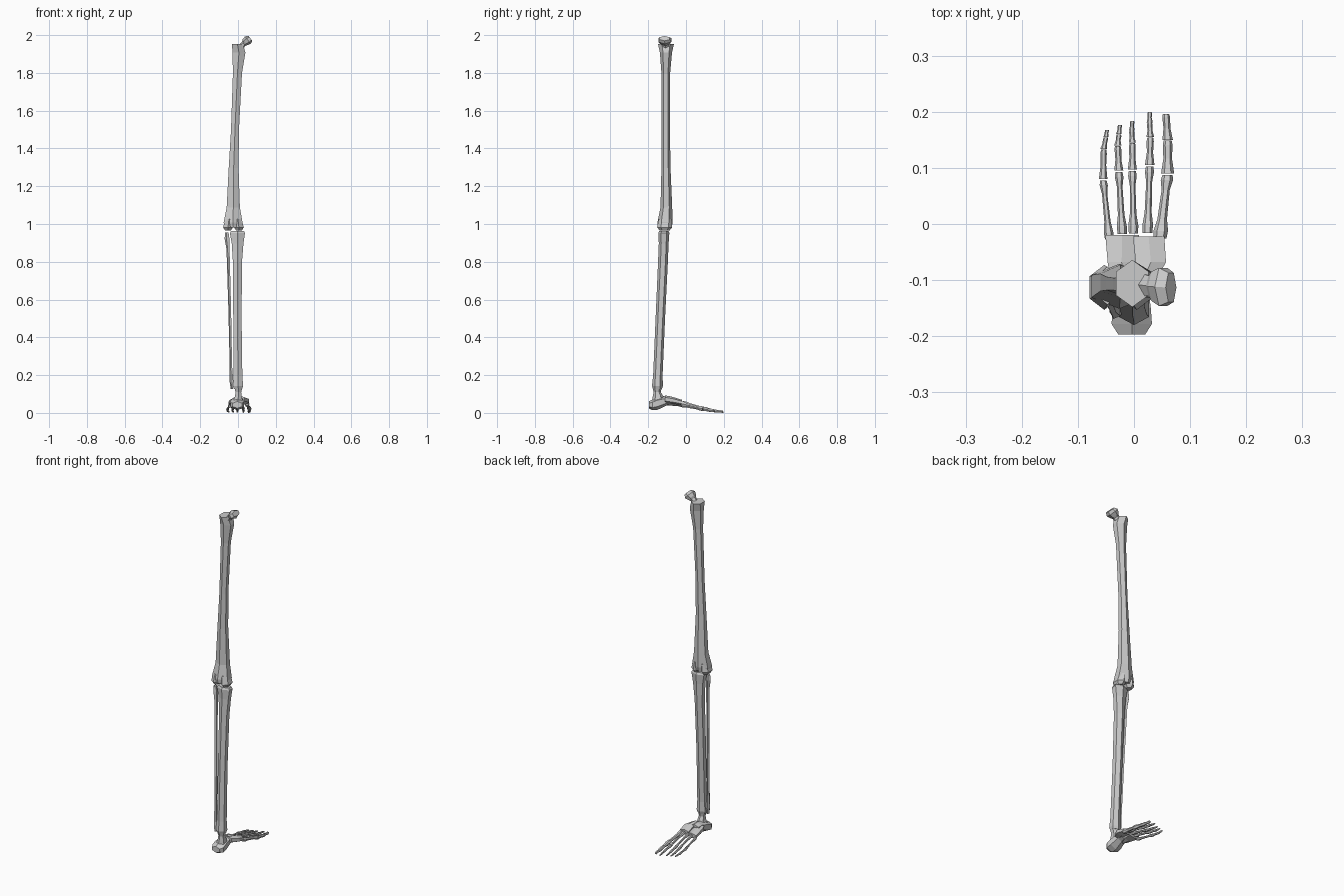
import bpy, bmesh, math
from mathutils import Vector

X, Y, Z = Vector((1, 0, 0)), Vector((0, 1, 0)), Vector((0, 0, 1))


def loft(name, sections, u, v, sides=6, turn=0.5):
    """Faceted bone: rings (x, y, z, half width along u, half width along v)."""
    angs = [2 * math.pi * (i + turn) / sides for i in range(sides)]
    mu = max(abs(math.cos(a)) for a in angs)
    mv = max(abs(math.sin(a)) for a in angs)
    bm = bmesh.new()
    rings = []
    for x, y, z, ru, rv in sections:
        c = Vector((x, y, z))
        rings.append([bm.verts.new(c + u * (math.cos(a) / mu * ru) + v * (math.sin(a) / mv * rv))
                      for a in angs])
    for a, b in zip(rings, rings[1:]):
        for i in range(sides):
            j = (i + 1) % sides
            bm.faces.new((a[i], a[j], b[j], b[i]))
    bm.faces.new(rings[0])
    bm.faces.new(rings[-1])
    bmesh.ops.recalc_face_normals(bm, faces=bm.faces)
    me = bpy.data.meshes.new(name)
    bm.to_mesh(me)
    bm.free()
    ob = bpy.data.objects.new(name, me)
    bpy.context.collection.objects.link(ob)
    return ob


# Thigh bone shaft
loft("femur_shaft", [
    (-.025, -.112, .985, .046, .036), (-.026, -.111, 1.01, .050, .040),
    (-.025, -.104, 1.09, .035, .031), (-.023, -.106, 1.3, .026, .024),
    (-.016, -.107, 1.5, .021, .022), (-.003, -.107, 1.8, .024, .023),
    (.005, -.106, 1.91, .034, .032), (-.003, -.106, 1.955, .029, .042)], X, Y)

# Knee knuckles
for side, cx in (("outer", -.053), ("inner", .005)):
    loft("femur_condyle_" + side, [
        (cx, -.113, .968, .015, .026), (cx, -.113, .985, .026, .040),
        (cx * .8 - .005, -.110, 1.03, .018, .034)], X, Y)

# Hip neck and ball, leaning inwards
d = Vector((.8, 0, .6))
loft("femur_neck", [
    (.005, -.106, 1.925, .022, .020), (.03, -.110, 1.957, .018, .014),
    (.037, -.111, 1.965, .026, .020), (.052, -.112, 1.976, .034, .025),
    (.066, -.113, 1.985, .026, .016)], Y, d.cross(Y))

# Shin bones
loft("tibia", [
    (0, -.151, .13, .022, .024), (0, -.151, .145, .027, .029),
    (0, -.149, .2, .023, .025), (-.003, -.136, .5, .022, .025),
    (-.003, -.122, .8, .024, .026), (-.002, -.118, .9, .031, .026),
    (-.003, -.117, .955, .040, .029), (-.003, -.117, .966, .034, .024)], X, Y)
loft("fibula", [
    (-.032, -.157, .13, .007, .010), (-.033, -.156, .165, .011, .013),
    (-.037, -.153, .25, .007, .009), (-.043, -.140, .55, .008, .009),
    (-.052, -.128, .87, .009, .010), (-.057, -.125, .925, .014, .013),
    (-.058, -.125, .957, .010, .009)], X, Y, sides=5)

# Ankle and heel
loft("talus", [
    (-.002, -.148, .055, .028, .034), (.002, -.148, .09, .018, .028),
    (.002, -.152, .112, .015, .019), (.002, -.153, .135, .021, .024)], X, Y)
loft("heel", [
    (-.004, -.197, .045, .024, .018), (-.004, -.178, .045, .036, .028),
    (-.004, -.150, .053, .034, .034), (-.002, -.10, .068, .026, .025),
    (0, -.075, .068, .030, .020)], X, Z)

# Midfoot blocks
loft("midfoot_inner", [(.012, -.11, .075, .022, .020), (.030, -.068, .068, .027, .018),
                       (.026, -.022, .058, .028, .014)], X, Z)
loft("midfoot_outer", [(-.018, -.11, .063, .022, .020), (-.022, -.068, .058, .025, .018),
                       (-.021, -.020, .050, .030, .014)], X, Z)

# Toe rays: joints as (x, y, z) from midfoot to tip, plus thickness
rays = [
    ([(.046, -.026, .052), (.060, .09, .024), (.060, .150, .013), (.057, .197, .009)], .013),
    ([(.024, -.016, .058), (.028, .105, .025), (.029, .155, .014), (.028, .181, .010), (.028, .2, .006)], .0095),
    ([(-.001, -.017, .056), (-.003, .097, .025), (-.003, .145, .014), (-.004, .167, .010), (-.003, .184, .007)], .009),
    ([(-.021, -.018, .050), (-.027, .095, .024), (-.029, .140, .014), (-.027, .160, .010), (-.025, .177, .007)], .009),
    ([(-.044, -.028, .042), (-.055, .08, .021), (-.054, .134, .012), (-.050, .155, .009), (-.048, .168, .007)], .0085)]
for n, (joints, r) in enumerate(rays, 1):
    for k, (a, b) in enumerate(zip(joints, joints[1:])):
        a, b = Vector(a), Vector(b)
        s = r * (1, .9, .72, .58)[k]
        h = min(s, b.z)
        rows = [(0, .9), (.12, 1), (.3, .66), (.75, .56), (.9, .85), (.98, .7)]
        if k:
            rows = [(0, 1), (.45, .65), (.85, .75), (.98, .6)]
        loft(("metatarsal_%d" % n) if k == 0 else "toe_%d_bone_%d" % (n, k),
             [(*a.lerp(b, t), s * w, h * w) for t, w in rows], X, Z, turn=0)

# Rest the lowest toe on the ground
low = min(v.co.z for o in bpy.data.objects for v in o.data.vertices)
for o in bpy.data.objects:
    o.location.z -= low
